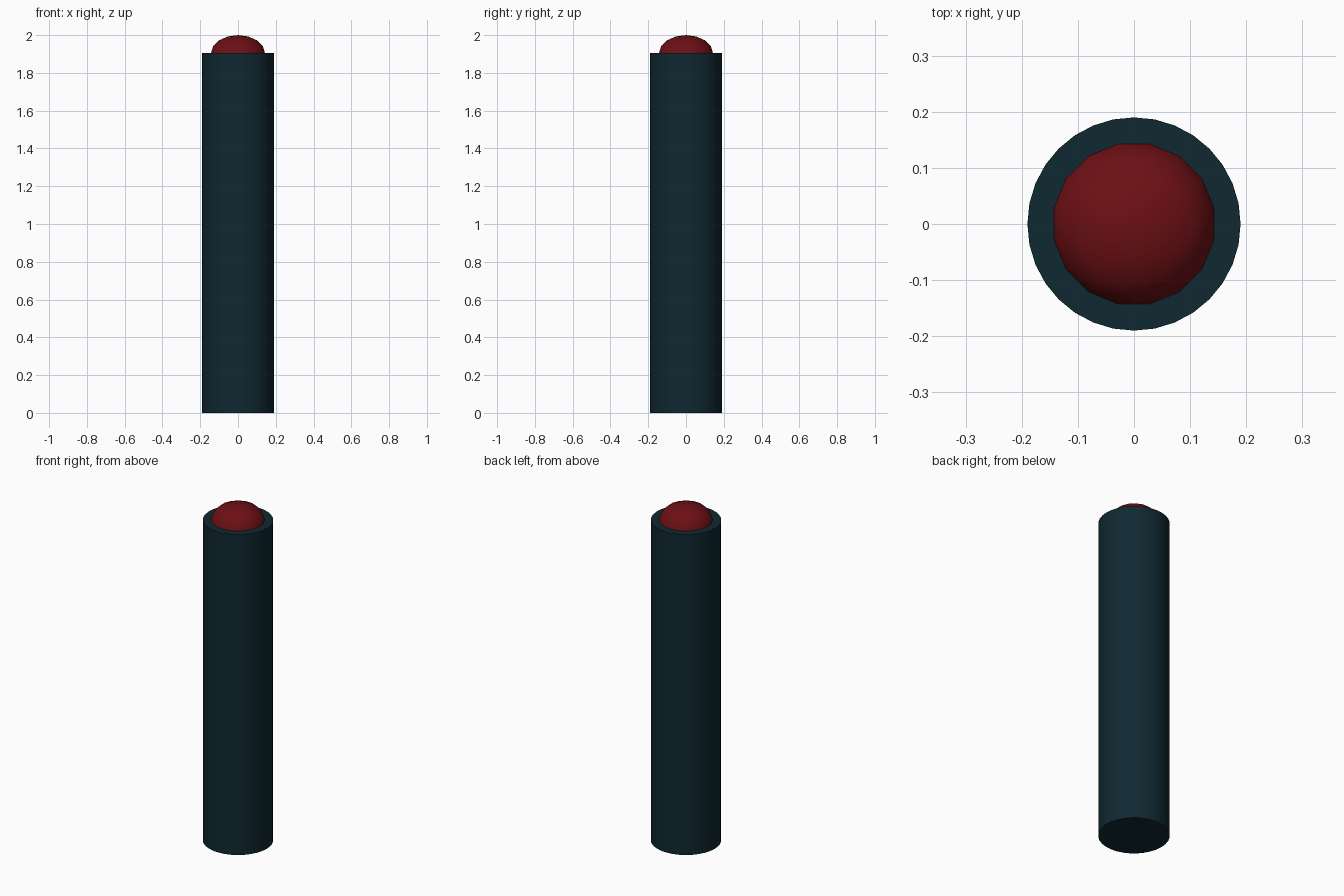
import bpy, bmesh, math

if "Cube" in bpy.data.objects:
    bpy.data.objects.remove(bpy.data.objects["Cube"])

TOP = 1.905


def paint(obj, name, rgb):
    mat = bpy.data.materials.new(name)
    mat.diffuse_color = (*rgb, 1)
    mat.use_nodes = True
    mat.node_tree.nodes["Principled BSDF"].inputs["Base Color"].default_value = mat.diffuse_color
    obj.data.materials.append(mat)


# Post: plain 32-sided cylinder
bpy.ops.mesh.primitive_cylinder_add(vertices=32, radius=0.19, depth=TOP,
                                    location=(0, 0, TOP / 2))
post = bpy.context.object
post.name = "post"
paint(post, "dark_teal", (0.005, 0.021, 0.031))
bpy.ops.object.shade_smooth_by_angle(angle=math.radians(30))

# Lamp: flattened half sphere sitting on the post
bpy.ops.mesh.primitive_uv_sphere_add(segments=16, ring_count=8, radius=1)
lamp = bpy.context.object
lamp.name = "dome_lamp"
bm = bmesh.new()
bm.from_mesh(lamp.data)
bmesh.ops.delete(bm, geom=[v for v in bm.verts if v.co.z < -0.01], context='VERTS')
bmesh.ops.holes_fill(bm, edges=[e for e in bm.edges if e.is_boundary], sides=0)
bm.to_mesh(lamp.data)
bm.free()
lamp.scale = (0.1455, 0.1455, 2 - TOP)
lamp.rotation_euler.z = math.pi / 16
lamp.location.z = TOP
paint(lamp, "red", (0.15, 0.005, 0.007))
bpy.ops.object.shade_smooth_by_angle(angle=math.radians(40))
